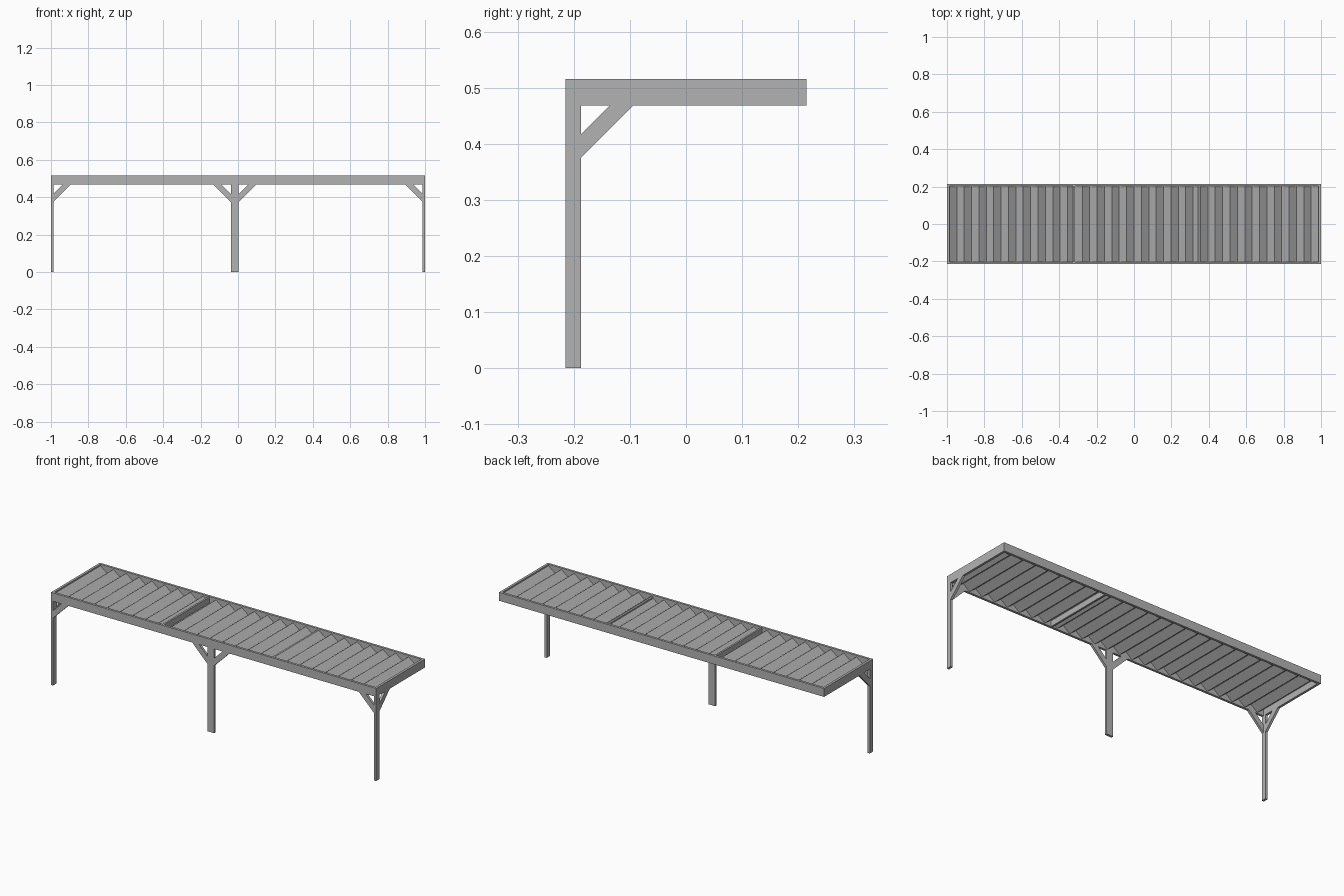
import bpy

if "Cube" in bpy.data.objects:
    bpy.data.objects.remove(bpy.data.objects["Cube"])

grey = bpy.data.materials.new("light_grey_metal")
grey.use_nodes = True
grey.diffuse_color = (0.45, 0.45, 0.45, 1)
grey.node_tree.nodes["Principled BSDF"].inputs["Base Color"].default_value = (0.45, 0.45, 0.45, 1)

HX, HY = 1.0, 0.215      # half length and half depth
LOW, TOP = 0.468, 0.515  # frame beam heights
T = 0.013                # sheet thickness
WIDE = 0.028             # corner post depth


def prism(name, outline, place, start, end):
    """Extrude a 2D outline; place(u, v, w) gives the 3D point."""
    n = len(outline)
    verts = [place(u, v, w) for w in (start, end) for u, v in outline]
    faces = [list(range(n))[::-1], list(range(n, 2 * n))]
    faces += [[i, (i + 1) % n, n + (i + 1) % n, n + i] for i in range(n)]
    mesh = bpy.data.meshes.new(name)
    mesh.from_pydata(verts, [], faces)
    obj = bpy.data.objects.new(name, mesh)
    bpy.context.collection.objects.link(obj)
    mesh.materials.append(grey)
    # Consistent outward normals
    import bmesh
    bm = bmesh.new()
    bm.from_mesh(mesh)
    bmesh.ops.recalc_face_normals(bm, faces=bm.faces)
    bm.to_mesh(mesh)
    bm.free()
    return obj


def box(name, x0, x1, y0, y1, z0, z1):
    outline = [(x0, y0), (x1, y0), (x1, y1), (x0, y1)]
    return prism(name, outline, lambda u, v, w: (u, v, w), z0, z1)


def brace(name, place, start, end):
    """Diagonal strut; u runs away from the post, v is height."""
    outline = [(0, 0.375), (0.093, LOW), (0.051, LOW), (0, 0.417)]
    prism(name, outline, place, start, end)


# Frame beams
box("front_beam", -HX, HX, -HY, -HY + T, LOW, TOP)
box("back_beam", -HX, HX, HY - T, HY, LOW, TOP)
for side, label in ((1, "left"), (-1, "right")):
    x0, x1 = sorted((side * HX, side * (HX - T)))
    box(label + "_end_beam", x0, x1, -HY + T, HY - T, LOW, TOP)

    # Corner post with its two braces
    box(label + "_post", x0, x1, -HY, -HY + WIDE, 0, LOW)
    brace(label + "_front_brace",
          lambda u, v, w, s=side: (s * (HX - T - u), w, v), -HY, -HY + T)
    brace(label + "_side_brace",
          lambda u, v, w: (w, -HY + WIDE + u, v), x0, x1)

# Middle post with a brace on each side
PX0, PX1 = -0.038, 0.004
box("middle_post", PX0, PX1, -HY, -HY + T, 0, LOW)
brace("middle_left_brace", lambda u, v, w: (PX1 + u, w, v), -HY, -HY + T)
brace("middle_right_brace", lambda u, v, w: (PX0 - u, w, v), -HY, -HY + T)

# Cross beams between the roof bays
box("right_cross_beam", -0.326, -0.316, -HY + T, HY - T, 0.48, 0.512)
box("left_cross_beam", 0.343, 0.353, -HY + T, HY - T, 0.47, 0.505)

# Folded louvre roof, one chevron per slat
COUNT = 25
PITCH = 2 * (HX - T) / COUNT
VALLEY, PEAK, THIN = 0.472, 0.507, 0.004
for i in range(COUNT):
    x = -HX + T + i * PITCH
    mid, end = x + PITCH / 2, x + PITCH
    chevron = [(x, PEAK), (mid, VALLEY + THIN), (end, PEAK),
               (end, PEAK - THIN), (mid, VALLEY), (x, PEAK - THIN)]
    prism("roof_slat_%02d" % (i + 1), chevron,
          lambda u, v, w: (u, w, v), -HY + T, HY - T)
